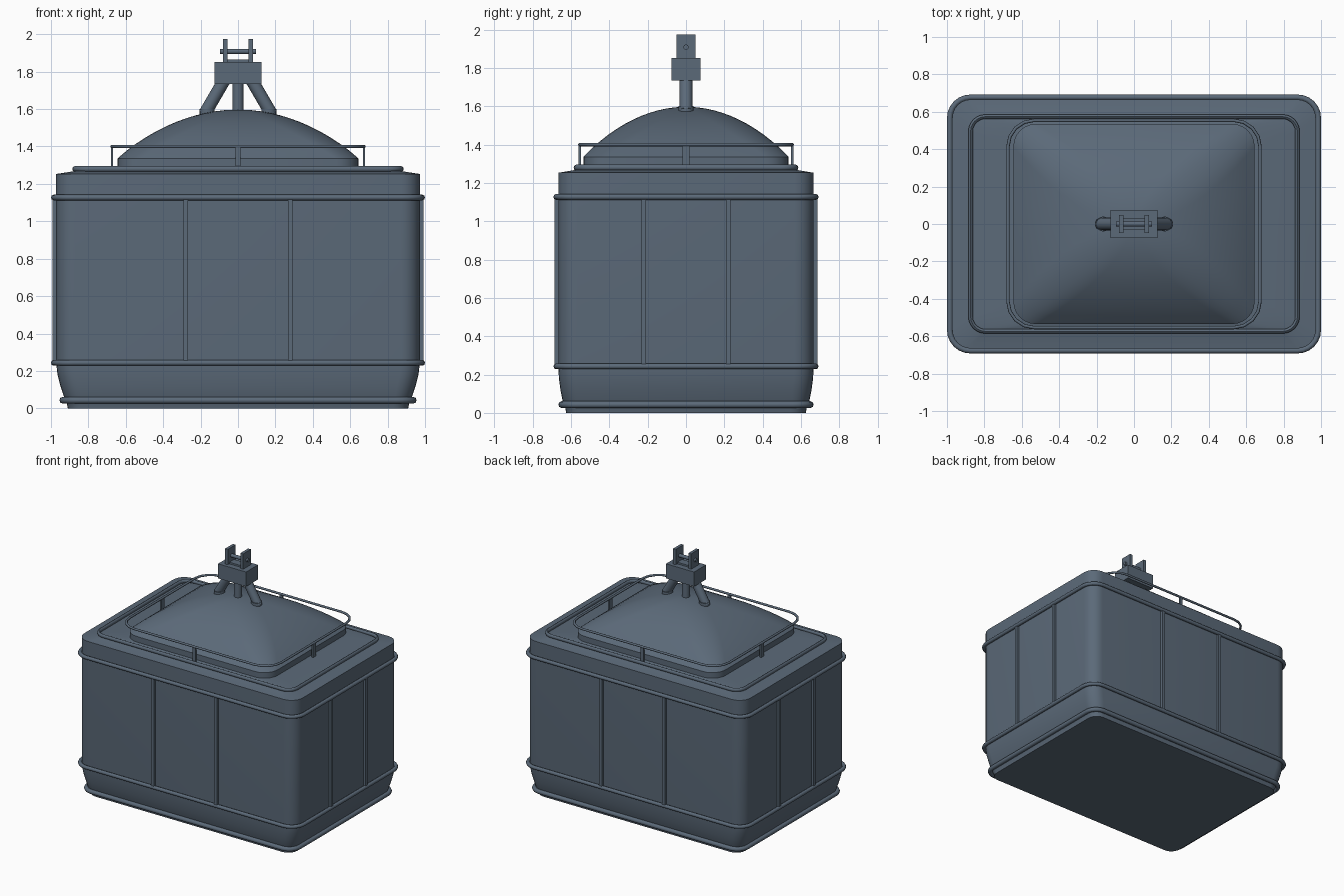
import bpy, bmesh, math
from mathutils import Vector

if "Cube" in bpy.data.objects:
    bpy.data.objects.remove(bpy.data.objects["Cube"])

mat = bpy.data.materials.new("slate_blue_grey")
mat.diffuse_color = (0.105, 0.143, 0.19, 1)
mat.use_nodes = True
mat.node_tree.nodes["Principled BSDF"].inputs["Base Color"].default_value = mat.diffuse_color


def finish(name, bm, angle=35):
    bmesh.ops.recalc_face_normals(bm, faces=bm.faces)
    me = bpy.data.meshes.new(name)
    bm.to_mesh(me)
    bm.free()
    me.materials.append(mat)
    ob = bpy.data.objects.new(name, me)
    bpy.context.collection.objects.link(ob)
    bpy.context.view_layer.objects.active = ob
    for o in bpy.context.selected_objects:
        o.select_set(False)
    ob.select_set(True)
    bpy.ops.object.shade_smooth_by_angle(angle=math.radians(angle))
    return ob


def outline(hx, hy, r, z, n=6):
    # rounded rectangle, counter-clockwise
    pts = []
    for k, (sx, sy) in enumerate([(1, 1), (-1, 1), (-1, -1), (1, -1)]):
        for i in range(n + 1):
            a = math.pi / 2 * (k + i / n)
            pts.append((sx * (hx - r) + r * math.cos(a),
                        sy * (hy - r) + r * math.sin(a), z))
    return pts


def loft(name, sections, closed=False, n=6, angle=35):
    bm = bmesh.new()
    rows = [[bm.verts.new(p) for p in outline(*s, n=n)] for s in sections]
    pairs = list(zip(rows, rows[1:])) + ([(rows[-1], rows[0])] if closed else [])
    for a, b in pairs:
        for i in range(len(a)):
            j = (i + 1) % len(a)
            bm.faces.new((a[i], a[j], b[j], b[i]))
    if not closed:
        bm.faces.new(rows[0][::-1])
        bm.faces.new(rows[-1])
    return finish(name, bm, angle)


def ring(name, hx, hy, r, z, t, n=6, tz=None):
    # tube swept round a rounded rectangle
    tz = tz or t
    secs = []
    for i in range(8):
        a = math.tau * i / 8
        d = t * math.cos(a)
        secs.append((hx + d, hy + d, r + d, z + tz * math.sin(a)))
    return loft(name, secs, True, n, 50)


def box(name, c, s):
    bm = bmesh.new()
    bmesh.ops.create_cube(bm, size=1)
    for v in bm.verts:
        v.co = Vector([c[i] + v.co[i] * s[i] for i in range(3)])
    return finish(name, bm)


def rod(name, p, q, r, seg=16):
    p, q = Vector(p), Vector(q)
    bm = bmesh.new()
    bmesh.ops.create_cone(bm, cap_ends=True, segments=seg, radius1=r, radius2=r,
                          depth=(q - p).length)
    rot = (q - p).to_track_quat('Z', 'Y')
    for v in bm.verts:
        v.co = rot @ v.co + (p + q) / 2
    return finish(name, bm)


# cabin shell with tapered underside and gently sloped roof
loft("cabin_body", [(0.91, 0.625, 0.08, 0), (0.915, 0.63, 0.085, 0.025),
                    (0.93, 0.643, 0.09, 0.06), (0.95, 0.655, 0.1, 0.12),
                    (0.965, 0.663, 0.1, 0.18), (0.972, 0.666, 0.1, 0.24),
                    (0.972, 0.666, 0.1, 1.253), (0.875, 0.575, 0.08, 1.268),
                    (0.67, 0.54, 0.12, 1.29)], angle=25)

# horizontal trim bands
ring("bottom_bumper", 0.937, 0.648, 0.09, 0.043, 0.018)
ring("lower_trim", 0.985, 0.677, 0.11, 0.243, 0.015)
ring("upper_trim", 0.985, 0.677, 0.11, 1.127, 0.015)
ring("roof_trim", 0.874, 0.574, 0.08, 1.28, 0.012, tz=0.015)

# vertical wall strips
for s in (-1, 1):
    for t in (-1, 1):
        box("long_wall_strip", (t * 0.28, s * 0.67, 0.685), (0.025, 0.03, 0.88))
        box("end_wall_strip", (s * 0.976, t * 0.22, 0.685), (0.03, 0.025, 0.88))

# domed roof hatch
dome = [(0.645, 0.535, 0.12, 1.27), (0.645, 0.535, 0.12, 1.335)]
for i in range(1, 13):
    u = 1 - i / 12 * 0.97
    z = 1.335 + 0.262 * (1 - u ** 2) ** 0.95
    hx, hy = 0.645 * u, 0.535 * u
    dome.append((hx, hy, hy * (0.224 + 0.7 * (1 - u)), z))
loft("roof_dome", dome)

# guard rail and posts
ring("roof_rail", 0.674, 0.554, 0.14, 1.4, 0.009, n=4)
for s in (-1, 1):
    box("rail_post_long", (0, s * 0.554, 1.34), (0.026, 0.012, 0.13))
    box("rail_post_end", (s * 0.674, 0, 1.34), (0.012, 0.034, 0.13))

# hanger struts
rod("centre_strut", (0, 0, 1.57), (0, 0, 1.75), 0.03)
for s in (-1, 1):
    rod("side_strut", (s * 0.178, 0, 1.575), (s * 0.07, 0, 1.76), 0.034)
    rod("strut_foot", (s * 0.165, 0, 1.56), (s * 0.165, 0, 1.6), 0.04)

# hanger block, clevis plates and pin
box("hanger_block", (0, 0, 1.793), (0.25, 0.152, 0.117))
box("clevis_base", (0, 0, 1.855), (0.12, 0.06, 0.02))
for s in (-1, 1):
    box("clevis_plate", (s * 0.068, 0, 1.91), (0.024, 0.098, 0.13))
rod("clevis_pin", (-0.095, 0, 1.908), (0.095, 0, 1.908), 0.014)
